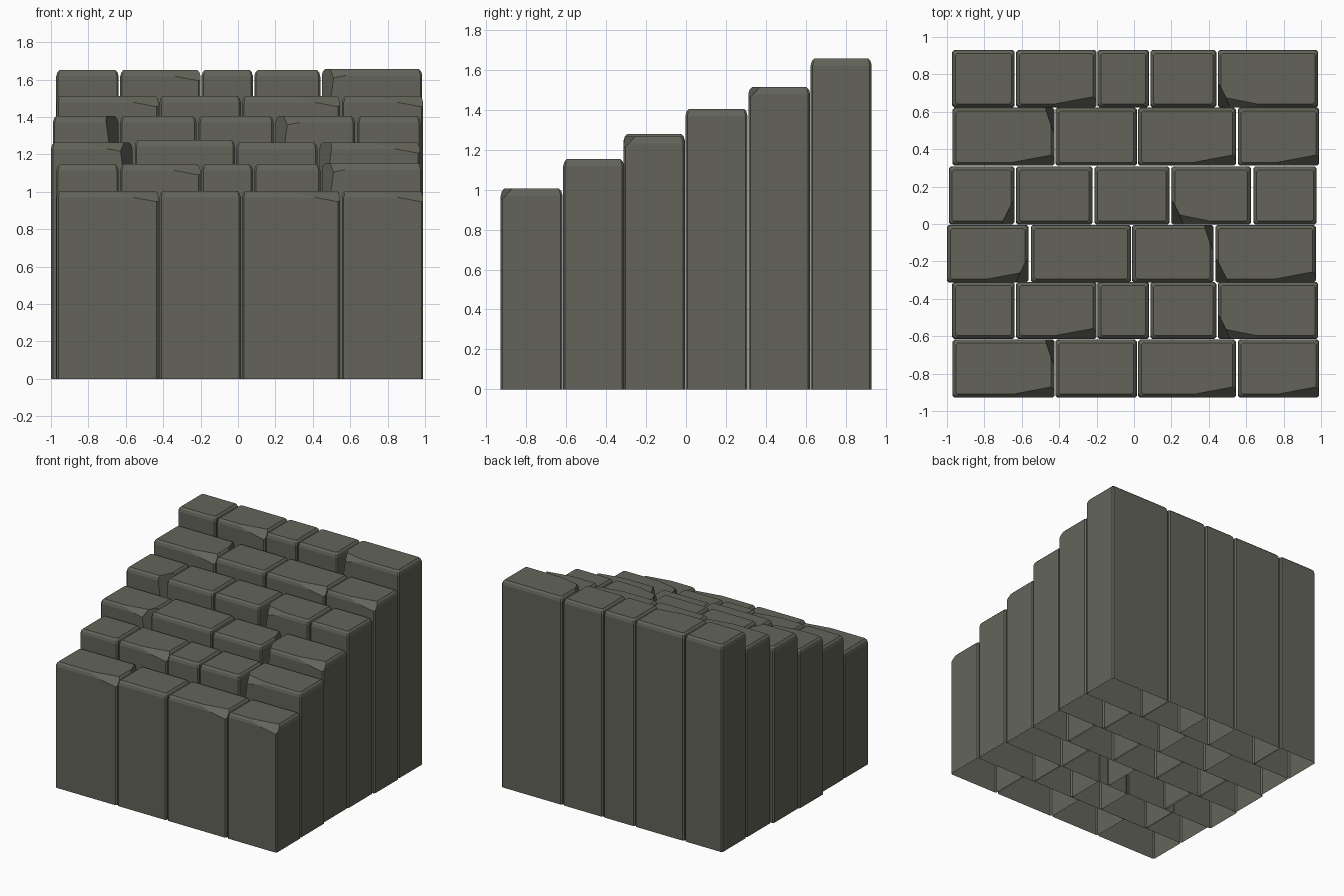
import bpy, bmesh
from mathutils import Vector

if "Cube" in bpy.data.objects:
    bpy.data.objects.remove(bpy.data.objects["Cube"])

stone = bpy.data.materials.new("dark_stone")
stone.diffuse_color = (0.125, 0.127, 0.10, 1)
stone.use_nodes = True
stone.node_tree.nodes["Principled BSDF"].inputs["Base Color"].default_value = stone.diffuse_color


def outline(x0, x1, y0, y1, c):
    """Rectangle with clipped corners, counter-clockwise."""
    return [(x0 + c, y0), (x1 - c, y0), (x1, y0 + c), (x1, y1 - c),
            (x1 - c, y1), (x0 + c, y1), (x0, y1 - c), (x0, y0 + c)]


def chip(bm, box, sx, sy, dx, dy, dz):
    """Slice a flat flake off one top corner."""
    x0, x1, y0, y1, h = box
    p = Vector((x1 if sx > 0 else x0, y1 if sy > 0 else y0, h))
    a = p - Vector((sx * dx, 0, 0))
    n = Vector((sx / dx, sy / dy, 1 / dz)).normalized()
    cut = bmesh.ops.bisect_plane(bm, geom=bm.verts[:] + bm.edges[:] + bm.faces[:],
                                 plane_co=a, plane_no=n, clear_outer=True)
    edges = [e for e in cut["geom_cut"] if isinstance(e, bmesh.types.BMEdge)]
    if edges:
        bmesh.ops.edgeloop_fill(bm, edges=edges)


def block(name, x0, x1, y0, y1, h, chips):
    """Tall stone block, open underneath, with a worn bevelled top."""
    bm = bmesh.new()
    rings = []
    for inset, z in ((0, 0), (0, h - 0.035), (0.006, h - 0.013), (0.018, h)):
        pts = outline(x0 + inset, x1 - inset, y0 + inset, y1 - inset, 0.01)
        rings.append([bm.verts.new((x, y, z)) for x, y in pts])
    for lo, hi in zip(rings, rings[1:]):
        for i in range(8):
            j = (i + 1) % 8
            bm.faces.new((lo[i], lo[j], hi[j], hi[i]))
    bm.faces.new(rings[-1])
    for c in chips:
        chip(bm, (x0, x1, y0, y1, h), *c)
    bmesh.ops.recalc_face_normals(bm, faces=bm.faces[:])
    me = bpy.data.meshes.new(name)
    bm.to_mesh(me)
    bm.free()
    me.materials.append(stone)
    bpy.context.collection.objects.link(bpy.data.objects.new(name, me))


# Flakes: side x, side y, then reach along x, y and down z
EDGE_R = (1, -1, 0.32, 0.06, 0.06)
EDGE_L = (-1, -1, 0.30, 0.06, 0.06)
CORNER_R = (1, -1, 0.07, 0.14, 0.5)
CORNER_L = (-1, -1, 0.07, 0.14, 0.5)
BACK_R = (1, 1, 0.05, 0.15, 0.45)

# Block layouts along x: start, end, height offset, flakes
LONG = [(-0.97, -0.425, 0, [EDGE_R, BACK_R]), (-0.42, 0.015, 0, []),
        (0.022, 0.545, 0, [EDGE_R]), (0.555, 0.99, 0, [EDGE_R])]
MIXED = [(-0.972, -0.638, 0, []), (-0.63, -0.2, 0, [EDGE_R]), (-0.195, 0.08, 0, []),
         (0.087, 0.44, 0, []), (0.448, 0.985, 0.005, [EDGE_L, CORNER_L])]
THIRD = [(-1.0, -0.565, 0, [EDGE_R, CORNER_R]), (-0.552, -0.016, 0.013, []),
         (-0.01, 0.425, 0, [BACK_R]), (0.435, 0.972, 0, [EDGE_R, CORNER_L])]
FOURTH = [(-0.99, -0.64, 0, [CORNER_R]), (-0.63, -0.222, 0, []), (-0.212, 0.19, 0, []),
          (0.2, 0.625, 0, [EDGE_L, CORNER_L]), (0.638, 0.977, 0, [])]

# Steps from front to back: y start, y end, height, layout
steps = [(-0.928, -0.618, 1.005, LONG), (-0.615, -0.31, 1.148, MIXED),
         (-0.313, -0.005, 1.265, THIRD), (-0.003, 0.308, 1.405, FOURTH),
         (0.312, 0.622, 1.513, LONG), (0.624, 0.93, 1.652, MIXED)]
for s, (y0, y1, h, layout) in enumerate(steps, 1):
    for b, (x0, x1, dh, chips) in enumerate(layout, 1):
        block(f"step_{s}_block_{b}", x0, x1, y0, y1, h + dh, chips)
